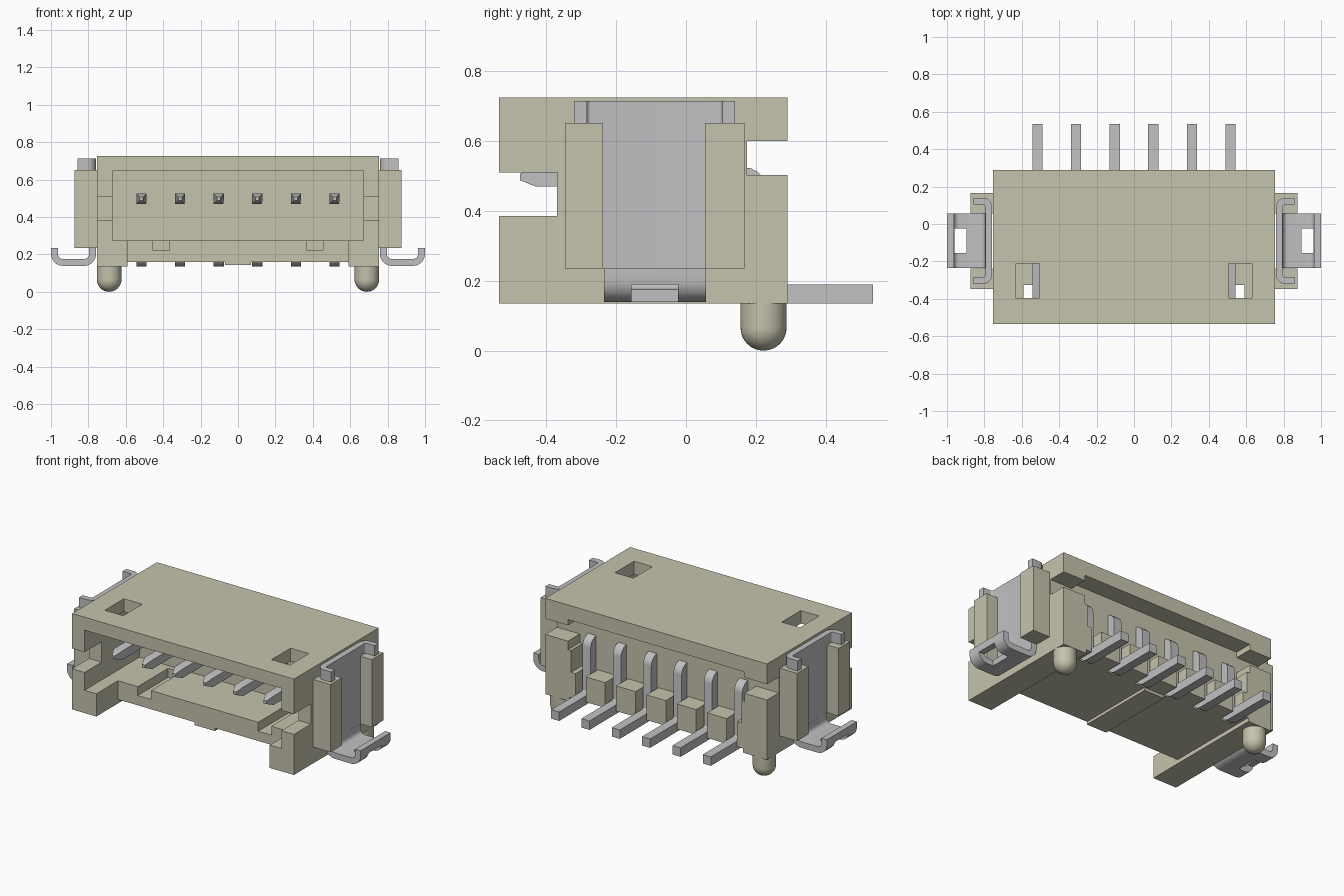
import bpy, bmesh, math
from mathutils import Vector

cube = bpy.data.objects.get("Cube")
if cube:
    bpy.data.objects.remove(cube, do_unlink=True)


def material(name, rgb, metallic=0.0):
    m = bpy.data.materials.new(name)
    m.use_nodes = True
    m.diffuse_color = (*rgb, 1)
    m.node_tree.nodes["Principled BSDF"].inputs["Base Color"].default_value = (*rgb, 1)
    return m


PLASTIC = material("beige plastic", (0.56, 0.55, 0.42))
METAL = material("grey metal", (0.53, 0.53, 0.54))


def finish(name, bm, mat):
    bmesh.ops.recalc_face_normals(bm, faces=bm.faces[:])
    mesh = bpy.data.meshes.new(name)
    bm.to_mesh(mesh)
    bm.free()
    mesh.materials.append(mat)
    ob = bpy.data.objects.new(name, mesh)
    bpy.context.scene.collection.objects.link(ob)
    return ob


def activate(ob):
    bpy.ops.object.select_all(action='DESELECT')
    ob.select_set(True)
    bpy.context.view_layer.objects.active = ob


def box(name, xs, ys, zs, mat=PLASTIC):
    bm = bmesh.new()
    bmesh.ops.create_cube(bm, size=1)
    for v in bm.verts:
        v.co = [r[0] if c < 0 else r[1] for c, r in zip(v.co, (xs, ys, zs))]
    return finish(name, bm, mat)


def cut(ob, xs, ys, zs):
    cutter = box("cutter", xs, ys, zs, ob.data.materials[0])
    cutter.hide_render = True
    mod = ob.modifiers.new("cut", 'BOOLEAN')
    mod.operation, mod.solver, mod.object = 'DIFFERENCE', 'EXACT', cutter
    activate(ob)
    bpy.ops.object.modifier_apply(modifier=mod.name)
    bpy.data.objects.remove(cutter, do_unlink=True)


def mirror(ob):
    ob.modifiers.new("mirror", 'MIRROR').use_axis[0] = True


def smooth(ob):
    activate(ob)
    bpy.ops.object.shade_smooth_by_angle(angle=math.radians(35))


def rounded(points, radius, steps=5):
    """Round the inner corners of a right-angled path."""
    pts = [Vector(p) for p in points]
    out = [pts[0]]
    for a, b, c in zip(pts, pts[1:], pts[2:]):
        u, w = (a - b).normalized(), (c - b).normalized()
        centre = b + (u + w) * radius
        for i in range(steps + 1):
            t = math.pi / 2 * i / steps
            out.append(centre - w * radius * math.cos(t) - u * radius * math.sin(t))
    return out + [pts[-1]]


def strip(name, path, thick, lo, hi, place, mat=METAL):
    """Sheet strip: thickened 2D path, extruded from lo to hi."""
    left, right = [], []
    for i, p in enumerate(path):
        d0 = (p - path[max(i - 1, 0)]).normalized()
        d1 = (path[min(i + 1, len(path) - 1)] - p).normalized()
        d = (d0 + d1).normalized()
        n = Vector((-d.y, d.x)) * thick / 2
        left.append(p + n)
        right.append(p - n)
    bm = bmesh.new()
    face = bm.faces.new([bm.verts.new(place(p.x, p.y, lo)) for p in left + right[::-1]])
    new = bmesh.ops.extrude_face_region(bm, geom=[face])["geom"]
    shift = Vector(place(0, 0, hi)) - Vector(place(0, 0, lo))
    bmesh.ops.translate(bm, vec=shift, verts=[g for g in new if isinstance(g, bmesh.types.BMVert)])
    return finish(name, bm, mat)


# Housing shell
body = box("housing", (-0.755, 0.755), (-0.535, 0.29), (0.135, 0.725))
cut(body, (-0.67, 0.67), (-1, 0.0), (0.275, 0.645))          # mating cavity
cut(body, (-0.59, 0.59), (-1, -0.325), (0, 0.4))             # set-back floor edge
cut(body, (-0.07, 0.07), (-1, 1), (0, 0.142))                # underside
cut(body, (-1, 1), (-1, -0.37), (0.385, 0.51))               # side wall notches
cut(body, (-1, 1), (0.175, 1), (0.503, 0.60))                # rear gap under roof
cut(body, (-0.60, 0.60), (0.175, 1), (0.45, 0.635))          # raised roof edge
cut(body, (-0.58, 0.58), (0.175, 1), (0, 0.55))              # rear pin bay
for s in (-1, 1):
    def span(a, b):
        return tuple(sorted((s * a, s * b)))
    cut(body, span(0.07, 0.59), (-1, 1), (0, 0.16))          # underside beside rib
    cut(body, span(0.365, 0.455), (-1, -0.03), (0.22, 0.35))  # key grooves
    cut(body, span(0.505, 0.63), (-0.395, -0.21), (0.6, 1))  # roof windows
    # Clip holder ribs and low corner steps
    box("clip_rib_front", span(0.75, 0.873), (-0.347, -0.237), (0.235, 0.651))
    box("clip_rib_rear", span(0.75, 0.873), (0.055, 0.167), (0.235, 0.651))
    box("rear_corner_step", span(0.55, 0.585), (0.17, 0.288), (0.16, 0.315))

# Separator blocks between the pins
PITCH = 0.2065
for i in range(-2, 3):
    x = i * PITCH
    box("pin_separator", (x - 0.066, x + 0.066), (0.17, 0.29), (0.16, 0.315))

# Contact pins
for i in range(6):
    x = (i - 2.5) * PITCH
    path = rounded([(-0.43, 0.497), (0.2025, 0.497), (0.2025, 0.1625), (0.535, 0.1625)], 0.035)
    path.insert(0, Vector((-0.475, 0.497)))
    pin = strip("contact_pin", path, 0.055, x - 0.0275, x + 0.0275, lambda a, b, c: (c, a, b))
    for v in pin.data.vertices:
        if v.co.y < -0.46:                                   # tapered tip
            v.co.x = x + (v.co.x - x) * 0.35
            v.co.z = 0.497 + (v.co.z - 0.497) * 0.35
    smooth(pin)

# Side solder clips
channel = strip("clip_channel",
                rounded([(0.858, 0.122), (0.777, 0.122), (0.777, -0.302), (0.858, -0.302)], 0.03),
                0.036, 0.235, 0.714, lambda a, b, c: (a, b, c))
foot = strip("clip_foot",
             rounded([(0.777, 0.236), (0.777, 0.157), (0.981, 0.157), (0.981, 0.235)], 0.045),
             0.037, -0.235, 0.057, lambda a, b, c: (a, c, b))
cut(foot, (0.895, 1.1), (-0.156, -0.023), (0, 0.19))
for ob in (channel, foot):
    smooth(ob)
    mirror(ob)

# Round locating pegs with domed ends
bm = bmesh.new()
R, SEG = 0.066, 32
profile = [(R * math.sin(math.pi / 2 * k / 8), R - R * math.cos(math.pi / 2 * k / 8)) for k in range(9)]
profile.append((R, 0.15))
verts = [bm.verts.new((r, 0, z)) for r, z in profile]
edges = [bm.edges.new(pair) for pair in zip(verts, verts[1:])]
bmesh.ops.spin(bm, geom=verts + edges, cent=(0, 0, 0), axis=(0, 0, 1), angle=2 * math.pi, steps=SEG)
bmesh.ops.remove_doubles(bm, verts=bm.verts[:], dist=1e-4)
bmesh.ops.translate(bm, vec=(0.689, 0.222, 0), verts=bm.verts[:])
peg = finish("locating_peg", bm, PLASTIC)
smooth(peg)
mirror(peg)
